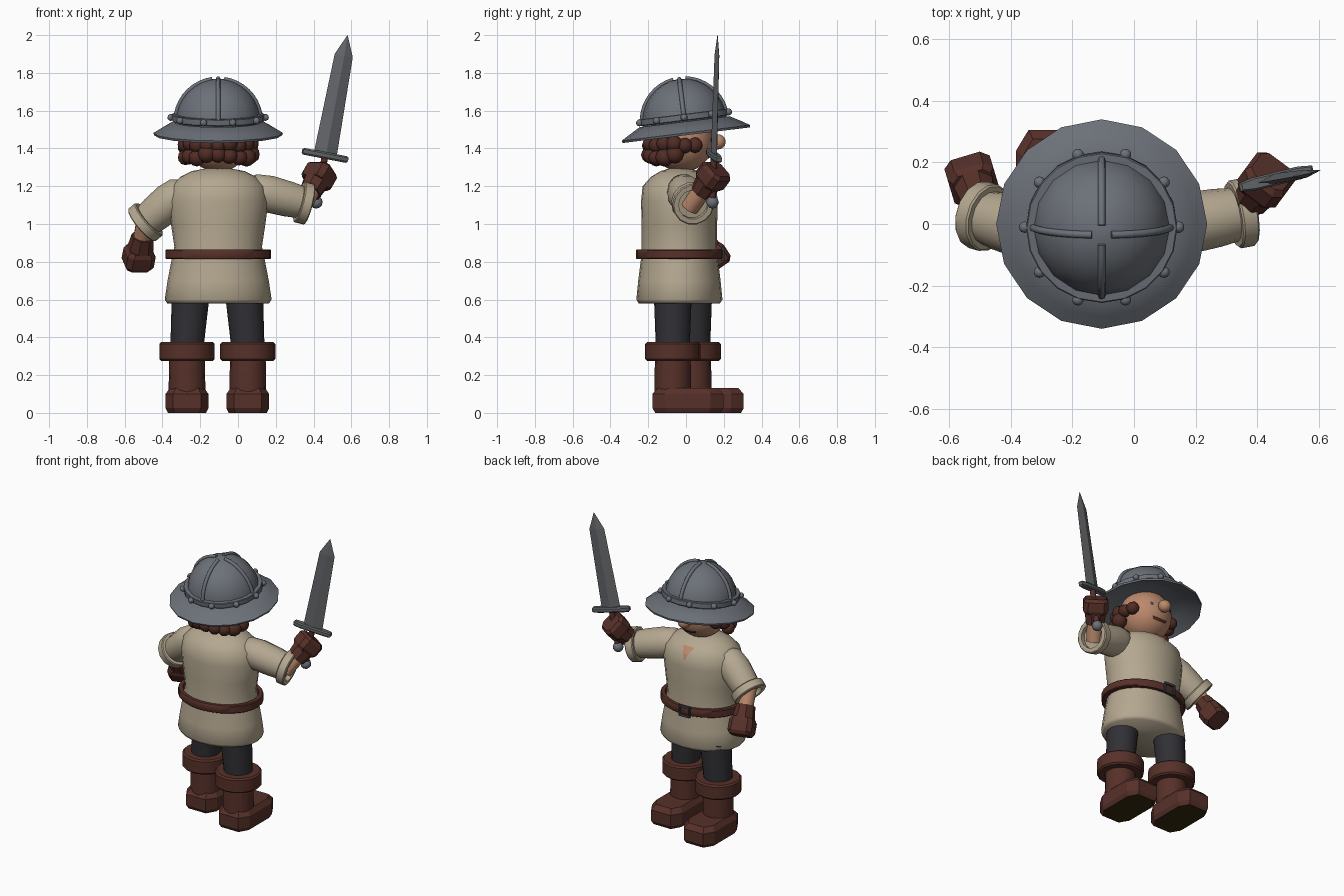
import bpy, bmesh, math, random
from math import cos, sin, pi, radians
from mathutils import Matrix, Vector

random.seed(4)
cube = bpy.data.objects.get("Cube")
if cube:
    bpy.data.objects.remove(cube, do_unlink=True)


def material(name, rgb):
    m = bpy.data.materials.new(name)
    m.use_nodes = True
    m.diffuse_color = (*rgb, 1)
    m.node_tree.nodes["Principled BSDF"].inputs["Base Color"].default_value = (*rgb, 1)
    return m


steel = material("helmet steel", (.15, .165, .19))
blade_grey = material("blade grey", (.13, .135, .145))
cloth = material("tunic cloth", (.46, .39, .28))
skin = material("skin", (.50, .25, .15))
leather = material("brown leather", (.095, .03, .022))
hair_brown = material("hair brown", (.08, .025, .018))
trouser = material("trouser charcoal", (.03, .03, .036))
sole = material("sole", (.035, .025, .004))
dark = material("dark metal", (.05, .055, .065))
CX = -.105  # body centre line


def finish(name, bm, mat, matrix=Matrix(), angle=40):
    bmesh.ops.recalc_face_normals(bm, faces=bm.faces)
    me = bpy.data.meshes.new(name)
    bm.to_mesh(me)
    bm.free()
    ob = bpy.data.objects.new(name, me)
    bpy.context.collection.objects.link(ob)
    me.materials.append(mat)
    ob.matrix_world = matrix
    if angle:
        bpy.ops.object.select_all(action='DESELECT')
        bpy.context.view_layer.objects.active = ob
        ob.select_set(True)
        bpy.ops.object.shade_smooth_by_angle(angle=radians(angle))
    return ob


def loft(name, sections, mat, n=20, matrix=Matrix(), loop=False, p=1, phase=0, angle=40):
    """Skin rings of (z, rx, ry); loop makes a hollow band, p < 1 squares the ring."""
    bm = bmesh.new()
    rings = []
    for z, rx, ry in sections:
        ring = []
        for i in range(n):
            a = 2 * pi * (i + phase) / n
            c, s = cos(a), sin(a)
            ring.append(bm.verts.new((rx * math.copysign(abs(c) ** p, c),
                                      ry * math.copysign(abs(s) ** p, s), z)))
        rings.append(ring)
    pairs = list(zip(rings, rings[1:]))
    if loop:
        pairs.append((rings[-1], rings[0]))
    else:
        bm.faces.new(rings[0])
        bm.faces.new(rings[-1])
    for r, q in pairs:
        for i in range(n):
            j = (i + 1) % n
            bm.faces.new((r[i], r[j], q[j], q[i]))
    return finish(name, bm, mat, matrix, angle)


def band(name, z, h, outer, inner, mat, matrix=Matrix(), n=20, ratio=1):
    b = .2 * h
    prof = [(z - h, outer - b), (z - h + b, outer), (z + h - b, outer),
            (z + h, outer - b), (z + h, inner), (z - h, inner)]
    return loft(name, [(a, r, r * ratio) for a, r in prof], mat, n, matrix, loop=True)


def ball(name, loc, r, mat, scale=(1, 1, 1), sub=2):
    bm = bmesh.new()
    bmesh.ops.create_icosphere(bm, subdivisions=sub, radius=r)
    return finish(name, bm, mat, Matrix.LocRotScale(Vector(loc), None, Vector(scale)), 60)


def patch(name, pts, target, mat):
    """Small painted plate wrapped on to a curved part."""
    bm = bmesh.new()
    bm.faces.new([bm.verts.new(q) for q in pts])
    bmesh.ops.subdivide_edges(bm, edges=bm.edges[:], cuts=4, use_grid_fill=True)
    ob = finish(name, bm, mat, angle=0)
    w = ob.modifiers.new("wrap", 'SHRINKWRAP')
    w.target = target
    w.wrap_mode = 'ABOVE_SURFACE'
    w.offset = .005


def at(x, y, z):
    return Matrix.Translation((x, y, z))


def aim(a, b):
    d = Vector(b) - Vector(a)
    return at(*a) @ d.to_track_quat('Z', 'Y').to_matrix().to_4x4(), d.length


# Tunic and belt
body = at(CX, -.035, 0)
tunic = loft("tunic", [(.58, .27, .215), (.6, .283, .228), (.7, .268, .218), (.82, .245, .203),
                       (.88, .232, .2), (1.0, .25, .2), (1.12, .266, .203), (1.2, .25, .195),
                       (1.25, .2, .15), (1.28, .14, .1), (1.295, .06, .05)], cloth, 24, body, angle=60)
band("belt", .84, .026, .28, .25, leather, body, 24, .82)
for i, (x, z, w, h) in enumerate([(0, .03, .04, .007), (0, -.03, .04, .007),
                                  (.035, 0, .007, .035), (-.035, 0, .007, .035)]):
    loft("buckle_bar_%d" % (i + 1), [(-h, w, .008), (h, w, .008)], dark, 8,
         at(CX - .02 + x, .195, .84 + z), p=.5, phase=.5)
patch("open_collar", [(CX - .042, .12, 1.25), (CX + .042, .12, 1.25), (CX, .16, 1.17)], tunic, skin)

# Head and face
head = ball("head", (CX, -.02, 1.44), .165, skin, (1, 1, 1), 4)
ball("nose", (CX, .17, 1.435), .04, skin, sub=3)
patch("mouth", [(CX - .06, .13, 1.365), (CX + .06, .13, 1.365),
                (CX + .055, .13, 1.34), (CX - .055, .13, 1.34)], head, hair_brown)
for name, s in (("left_eye", 1), ("right_eye", -1)):
    x = CX + s * .065
    patch(name, [(x - .01, .12, 1.455), (x + .01, .12, 1.455),
                 (x + .01, .12, 1.435), (x - .01, .12, 1.435)], head, dark)

# Curly hair round the sides and back
for row, (z, r, count, span) in enumerate([(1.36, .046, 9, 80), (1.415, .042, 13, 118)]):
    for i in range(count):
        a = radians(-90 + span * (2 * i / (count - 1) - 1))
        ball("curl_%d_%d" % (row + 1, i + 1),
             (CX + .175 * cos(a), -.03 + .165 * sin(a), z + random.uniform(-.012, .012)),
             r * random.uniform(.9, 1.1), hair_brown)

# Helmet, tipped back
hat = at(CX, 0, 1.48) @ Matrix.Rotation(radians(7), 4, 'X')
dome = [(.06 + .23 * sin(a), .225 * cos(a)) for a in (radians(88 - 11 * i) for i in range(9))]
brim = [(.062, .24), (.028, .3), (.002, .343), (-.01, .339), (.015, .29), (.04, .23), (.06, .19)]
loft("helmet", [(z, r, r) for z, r in dome + brim], steel, 16, hat)
band("helmet_band", .085, .018, .246, .21, steel, hat, 20)
for i in range(10):
    a = 2 * pi * i / 10
    ball("helmet_rivet_%d" % (i + 1), hat @ Vector((.25 * cos(a), .25 * sin(a), .085)), .019, steel)
for k in range(4):
    cu = bpy.data.curves.new("helmet_ridge", 'CURVE')
    cu.dimensions = '3D'
    cu.bevel_depth = .012
    cu.bevel_resolution = 2
    cu.use_fill_caps = True
    sp = cu.splines.new('POLY')
    sp.points.add(8)
    for i, pt in enumerate(sp.points):
        t = radians(10 + 9 * i)
        pt.co = (.226 * cos(t), 0, .06 + .231 * sin(t), 1)
    cu.materials.append(steel)
    ridge = bpy.data.objects.new("helmet_ridge_%d" % (k + 1), cu)
    bpy.context.collection.objects.link(ridge)
    ridge.matrix_world = hat @ Matrix.Rotation(k * pi / 2, 4, 'Z')

# Legs, boots and soles
for side, x, y in (("left", .052, -.07), ("right", -.27, .038)):
    top = -.018 if side == "left" else .018
    leg = at(x, y, 0)
    shear = Matrix(((1, 0, top / .25, -top * 1.4), (0, 1, 0, 0), (0, 0, 1, 0), (0, 0, 0, 1)))
    trousers = loft(side + "_trouser", [(.3, .086, .088), (.62, .1, .1)], trouser)
    trousers.data.transform(leg @ shear)
    loft(side + "_boot_shaft", [(.08, .098, .098), (.33, .094, .094)], leather, 16, leg)
    band(side + "_boot_cuff", .325, .05, .146, .09, leather, leg, 16)
    foot = loft(side + "_boot_foot", [(0, .105, .18), (.025, .118, .195), (.1, .118, .195), (.132, .095, .165)],
                leather, 8, at(x, y + .08, 0), p=.5, phase=.5, angle=20)
    foot.data.materials.append(sole)
    for f in foot.data.polygons:
        if f.center.z < .005:
            f.material_index = 1

# Arms: sleeve, rolled cuff, forearm and glove
for side, shoulder, elbow, hand in (
        ("left", (.08, -.015, 1.18), (.35, .035, 1.11), (.45, .17, 1.29)),
        ("right", (-.30, -.03, 1.17), (-.49, .025, 1.01), (-.535, .175, .775))):
    m, length = aim(shoulder, elbow)
    loft(side + "_sleeve", [(-.04, .05, .05), (0, .088, .088), (.3 * length, .1, .1),
                            (.7 * length, .095, .095), (length, .085, .085)], cloth, 14, m, angle=60)
    band(side + "_sleeve_cuff", length, .028, .112, .08, cloth, m, 14)
    m, length = aim(elbow, hand)
    loft(side + "_forearm", [(-.03, .05, .05), (.6 * length, .048, .048)], skin, 12, m)
    loft(side + "_glove_wrist", [(.32 * length, .06, .06), (.66 * length, .072, .072)],
         leather, 8, m, phase=.5, angle=20)
    loft(side + "_glove_fist", [(.6 * length, .066, .066), (.68 * length, .08, .076),
                                (.92 * length, .08, .076), (length, .066, .06)],
         leather, 8, m, p=.5, phase=.5, angle=20)

# Sword, frame running from pommel to tip
pommel, tip = Vector((.415, .14, 1.115)), Vector((.58, .167, 2.0))
up = (tip - pommel).normalized()
across = Vector((.245, .06, -.05))
across = (across - up * across.dot(up)).normalized()
sword = Matrix((across, up.cross(across), up)).transposed().to_4x4()
sword.translation = pommel
ball("sword_pommel", pommel, .034, steel)
loft("sword_grip", [(0, .018, .018), (.25, .018, .018)], leather, 10, sword)
loft("sword_guard", [(.235, .122, .016), (.243, .13, .022), (.262, .13, .022), (.27, .122, .016)],
     blade_grey, 8, sword, p=.5, phase=.5, angle=20)
loft("sword_blade", [(.26, .063, .017), (.79, .05, .013), (.9, .001, .001)],
     blade_grey, 4, sword, angle=0)
